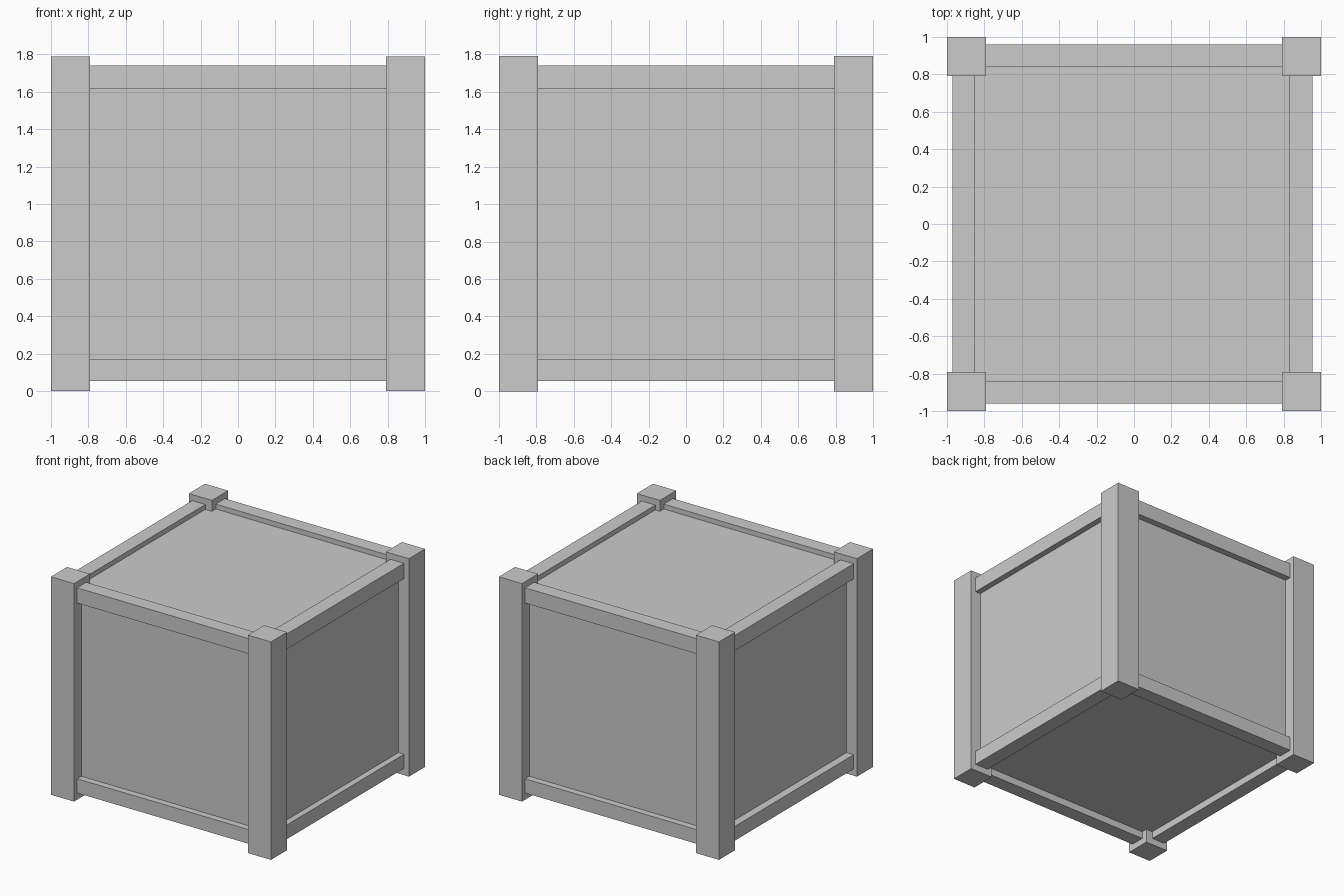
import bpy
import bmesh
from mathutils import Vector

if "Cube" in bpy.data.objects:
    bpy.data.objects.remove(bpy.data.objects["Cube"])


def box(name, x, y, z):
    """Box from (min, max) ranges on each axis."""
    bm = bmesh.new()
    bmesh.ops.create_cube(bm, size=1)
    lo, hi = Vector((x[0], y[0], z[0])), Vector((x[1], y[1], z[1]))
    bmesh.ops.scale(bm, vec=hi - lo, verts=bm.verts)
    bmesh.ops.translate(bm, vec=(lo + hi) / 2, verts=bm.verts)
    return finish(name, bm)


def finish(name, bm):
    mesh = bpy.data.meshes.new(name)
    bm.to_mesh(mesh)
    bm.free()
    obj = bpy.data.objects.new(name, mesh)
    bpy.context.collection.objects.link(obj)
    return obj


# Crate body, its faces recessed behind the frame
BODY = 0.905
box("crate_body", (-BODY, BODY), (-BODY, BODY), (0.115, 1.70))

# Square corner posts
spans = {"left": (-1, -0.79), "right": (0.79, 1)}
for side, x in spans.items():
    for end, y in (("front", (-1, -0.79)), ("back", (0.79, 1))):
        box(f"{end}_{side}_post", x, y, (0, 1.79))

# Horizontal rails between the posts, bottom and top
between = (-0.79, 0.79)
for level, z in (("bottom", (0.055, 0.172)), ("top", (1.615, 1.74))):
    box(f"front_{level}_rail", between, (-0.96, -0.84), z)
    box(f"back_{level}_rail", between, (0.84, 0.96), z)
    box(f"left_{level}_rail", (-0.97, -0.85), between, z)
    box(f"right_{level}_rail", (0.832, 0.955), between, z)

# Tilted flat label on the front, turned half a circle for the back
corners = [(-0.51, 0.735), (-0.18, 0.405), (0.48, 1.07), (0.15, 1.40)]
for name, s in (("front_label", 1), ("back_label", -1)):
    bm = bmesh.new()
    bm.faces.new([bm.verts.new((s * x, -s * (BODY + 0.006), z)) for x, z in corners])
    finish(name, bm)
